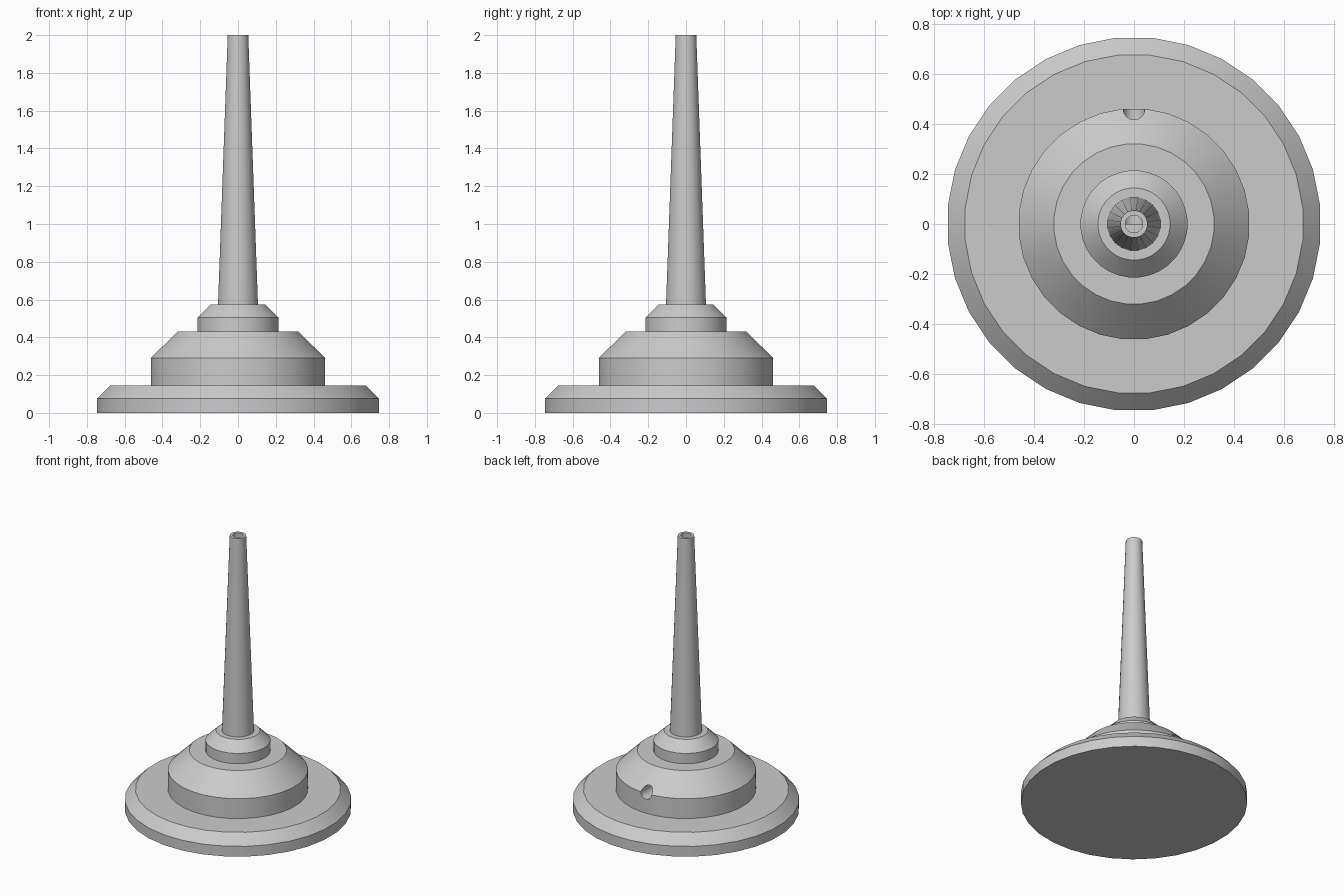
import bpy, bmesh, math
from mathutils import Matrix

cube = bpy.data.objects.get("Cube")
if cube:
    bpy.data.objects.remove(cube, do_unlink=True)

grey = bpy.data.materials.new("plain_grey")
grey.use_nodes = True
colour = (0.6, 0.6, 0.6, 1)
grey.diffuse_color = colour
grey.node_tree.nodes["Principled BSDF"].inputs["Base Color"].default_value = colour


def finish(name, bm):
    bmesh.ops.recalc_face_normals(bm, faces=bm.faces)
    mesh = bpy.data.meshes.new(name)
    bm.to_mesh(mesh)
    bm.free()
    mesh.materials.append(grey)
    obj = bpy.data.objects.new(name, mesh)
    bpy.context.collection.objects.link(obj)
    return obj


def lathe(name, profile, sides, closed=False):
    """Revolve (radius, height) points; cap both ends, or join them into a tube."""
    bm = bmesh.new()
    rings = []
    for r, z in profile:
        angles = [2 * math.pi * (i + 0.5) / sides for i in range(sides)]
        rings.append([bm.verts.new((r * math.cos(a), r * math.sin(a), z)) for a in angles])
    pairs = list(zip(rings, rings[1:]))
    if closed:
        pairs.append((rings[-1], rings[0]))
    else:
        bm.faces.new(rings[0])
        bm.faces.new(rings[-1])
    for low, high in pairs:
        for i in range(sides):
            j = (i + 1) % sides
            bm.faces.new((low[i], low[j], high[j], high[i]))
    return finish(name, bm)


def smooth(obj, degrees):
    bpy.ops.object.select_all(action='DESELECT')
    obj.select_set(True)
    bpy.context.view_layer.objects.active = obj
    bpy.ops.object.shade_smooth_by_angle(angle=math.radians(degrees))


BORE = 0.035
HOLE_Z = 0.29

# Stepped base: three bevelled tiers with a blind bore down the middle
base = lathe("stepped_base", [
    (0.75, 0), (0.75, 0.075), (0.68, 0.145),
    (0.464, 0.145), (0.464, 0.29), (0.322, 0.43),
    (0.215, 0.43), (0.215, 0.505), (0.145, 0.575),
    (BORE, 0.575), (BORE, HOLE_Z)], 32)

# Cable hole running from the back into the bore
bm = bmesh.new()
bmesh.ops.create_cone(bm, cap_ends=True, segments=32, radius1=0.043, radius2=0.043, depth=0.6,
                      matrix=Matrix.Translation((0, 0.3, HOLE_Z)) @ Matrix.Rotation(math.pi / 2, 4, 'X'))
cutter = finish("cable_hole_cutter", bm)
cut = base.modifiers.new("cable_hole", 'BOOLEAN')
cut.operation = 'DIFFERENCE'
cut.solver = 'EXACT'
cut.object = cutter
bpy.context.view_layer.objects.active = base
base.select_set(True)
bpy.ops.object.modifier_apply(modifier=cut.name)
bpy.data.objects.remove(cutter, do_unlink=True)
smooth(base, 30)

# Hollow tapered stem
stem = lathe("tapered_stem", [(0.107, 0.575), (0.055, 2), (BORE, 2), (BORE, 0.575)], 20, closed=True)
smooth(stem, 30)
